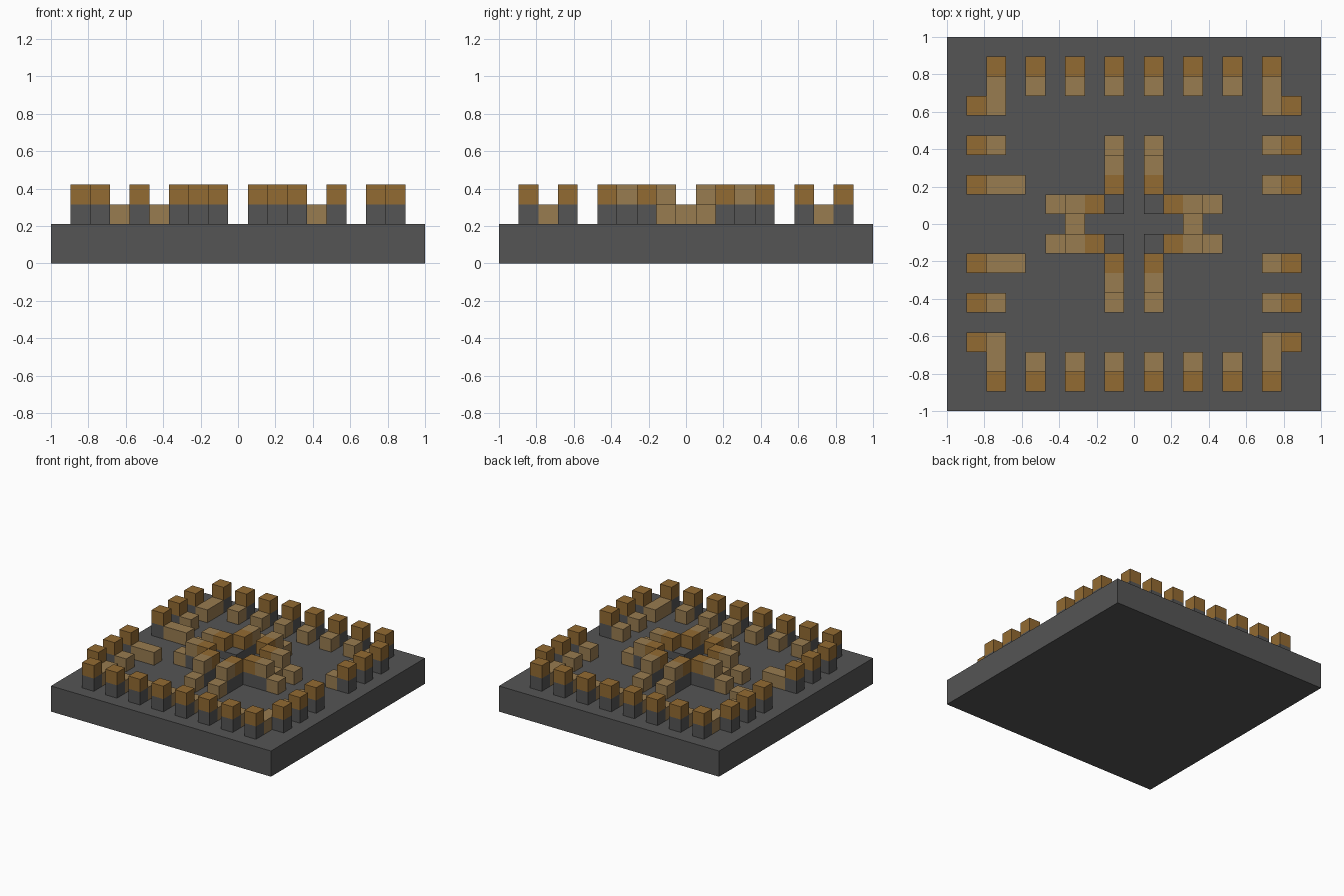
import bpy
import bmesh
from mathutils import Matrix, Vector

cube = bpy.data.objects.get("Cube")
if cube:
    bpy.data.objects.remove(cube, do_unlink=True)

U = 2 / 19  # one block


def material(name, colour):
    mat = bpy.data.materials.new(name)
    mat.use_nodes = True
    mat.diffuse_color = (*colour, 1)
    bsdf = next(n for n in mat.node_tree.nodes if n.type == 'BSDF_PRINCIPLED')
    bsdf.inputs["Base Color"].default_value = (*colour, 1)
    return mat


grey = material("dark grey", (0.09, 0.09, 0.09))
brown = material("brown", (0.29, 0.145, 0.032))
tan = material("tan", (0.315, 0.2, 0.08))


def mirrored(cells):
    return {(sx * x, sy * y) for x, y in cells for sx in (1, -1) for sy in (1, -1)}


# Block layout: columns and rows counted from the centre
odd = range(1, 8, 2)
outer = mirrored([(x, 8) for x in odd] + [(8, y) for y in (2, 4, 6)])
feet = mirrored([(x, 7) for x in odd] + [(7, y) for y in (2, 4, 6)])
feet |= {(-6, 2), (-6, -2)}
inner = mirrored([(1, 2), (2, 1)])
middle = mirrored([(1, 3), (3, 1)])
steps = mirrored([(1, 4), (4, 1), (3, 0)])
corners = mirrored([(1, 1)])

LOW, HIGH = 2, 3  # block layers above the base
parts = [
    ("outer_posts", outer, LOW, grey),
    ("outer_caps", outer, HIGH, brown),
    ("outer_feet", feet, LOW, tan),
    ("core_posts", inner | middle | corners, LOW, grey),
    ("core_inner_caps", inner, HIGH, brown),
    ("core_outer_caps", middle, HIGH, tan),
    ("core_steps", steps, LOW, tan),
]
filled = {(x, y, layer) for _, cells, layer, _ in parts for x, y in cells}


def add_object(name, bm, mat):
    mesh = bpy.data.meshes.new(name)
    bm.to_mesh(mesh)
    bm.free()
    mesh.materials.append(mat)
    bpy.context.collection.objects.link(bpy.data.objects.new(name, mesh))


def add_blocks(name, cells, layer, mat):
    bm = bmesh.new()
    hidden = []
    for x, y in sorted(cells):
        place = Matrix.Translation(Vector((x, y, layer + 0.5)) * U) @ Matrix.Scale(U, 4)
        verts = bmesh.ops.create_cube(bm, size=1, matrix=place)["verts"]
        # Drop faces that touch a neighbouring block or the base
        for face in {f for v in verts for f in v.link_faces}:
            face.normal_update()
            dx, dy, dz = (round(c) for c in face.normal)
            if layer + dz < LOW or (x + dx, y + dy, layer + dz) in filled:
                hidden.append(face)
    bmesh.ops.delete(bm, geom=hidden, context='FACES')
    bmesh.ops.remove_doubles(bm, verts=bm.verts, dist=0.0001)
    add_object(name, bm, mat)


# Base slab, two blocks thick
slab = bmesh.new()
bmesh.ops.create_cube(slab, size=1, matrix=Matrix.Translation((0, 0, U)) @ Matrix.Diagonal((2, 2, 2 * U, 1)))
add_object("base_slab", slab, grey)

# Ring of posts and the stepped core
for part in parts:
    add_blocks(*part)
